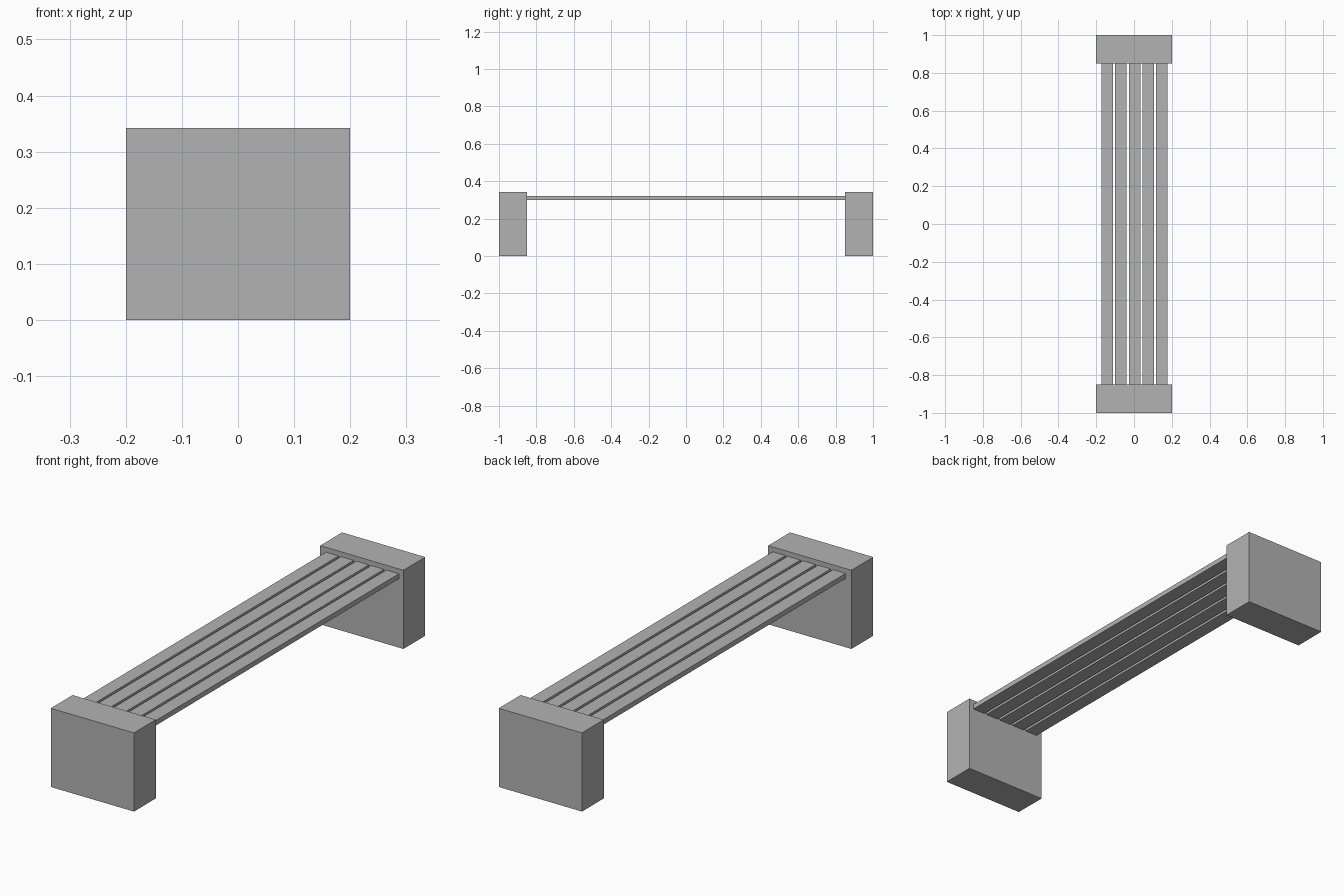
import bpy

cube = bpy.data.objects.get("Cube")
if cube:
    bpy.data.objects.remove(cube, do_unlink=True)

# Single plain grey
grey = bpy.data.materials.new("plain_grey")
grey.use_nodes = True
colour = (0.45, 0.45, 0.45, 1)
grey.diffuse_color = colour
grey.node_tree.nodes["Principled BSDF"].inputs["Base Color"].default_value = colour


def box(name, centre, size):
    bpy.ops.mesh.primitive_cube_add(size=1, location=centre)
    obj = bpy.context.object
    obj.name = name
    obj.scale = size
    bpy.ops.object.transform_apply(location=False, rotation=False, scale=True)
    obj.data.materials.append(grey)
    return obj


WIDTH, HEIGHT = 0.4, 0.342
END_DEPTH = 0.15
INNER = 1 - END_DEPTH

# Solid end blocks
for name, side in (("front_end_block", -1), ("back_end_block", 1)):
    box(name, (0, side * (1 - END_DEPTH / 2), HEIGHT / 2), (WIDTH, END_DEPTH, HEIGHT))

# Seat slats spanning between the blocks
SLATS, PITCH, SLAT_WIDTH = 5, 0.0725, 0.061
for i in range(SLATS):
    x = 0.003 + (i - (SLATS - 1) / 2) * PITCH
    box(f"seat_slat_{i + 1}", (x, 0, 0.31), (SLAT_WIDTH, 2 * INNER, 0.022))
